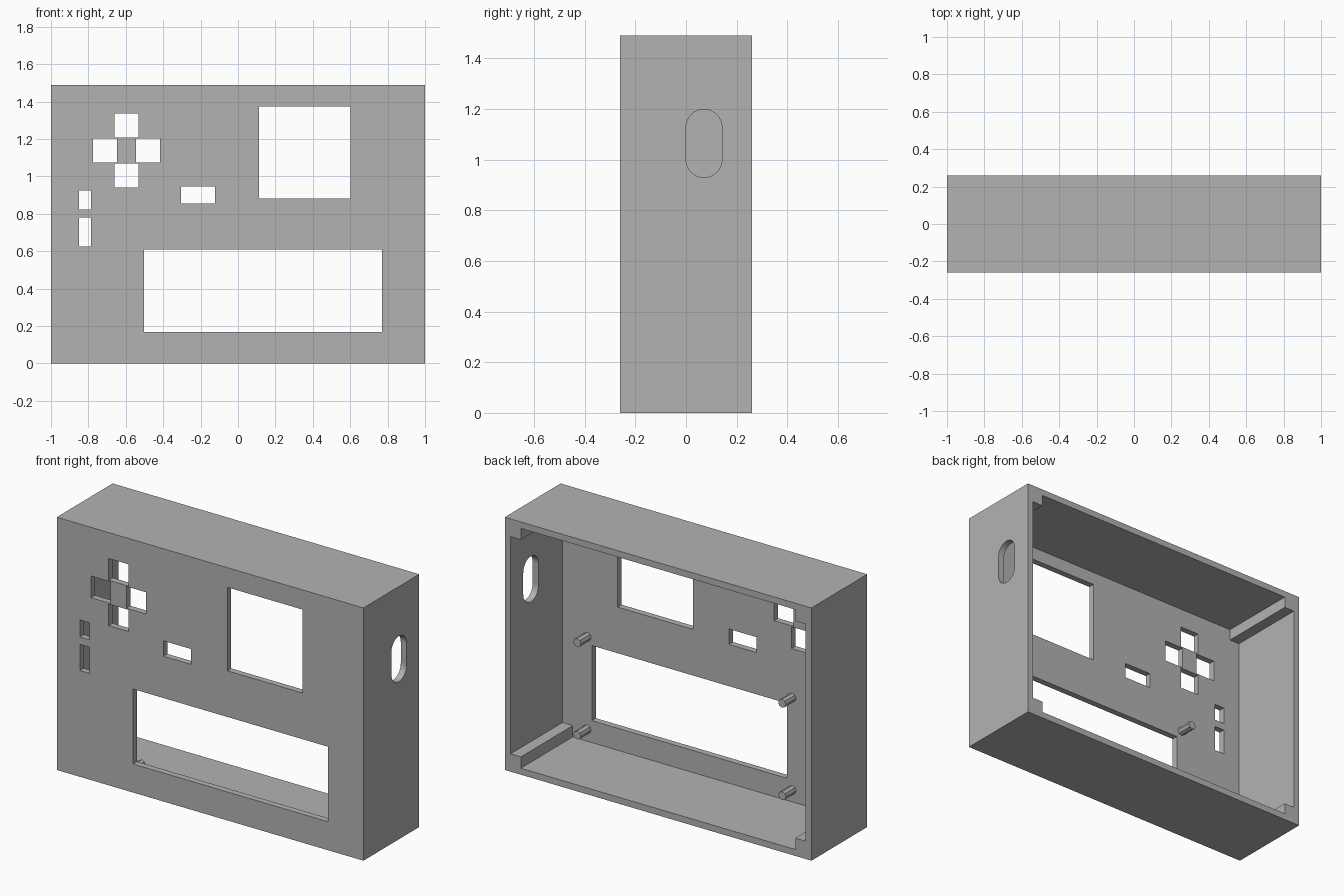
import bpy, bmesh, math
from mathutils import Vector

cube = bpy.data.objects.get("Cube")
if cube:
    bpy.data.objects.remove(cube, do_unlink=True)

W, D, H = 1.0, 0.26, 1.49     # half width, half depth, height
WALL, POST = 0.038, 0.105     # wall thickness, wall plus corner post
FRONT = -D + 0.037            # inner face of the front panel

grey = bpy.data.materials.new("plain grey")
grey.use_nodes = True
colour = (0.45, 0.45, 0.45, 1)
grey.diffuse_color = colour
grey.node_tree.nodes["Principled BSDF"].inputs["Base Color"].default_value = colour


def prisms(name, outlines, a, b, axis="y"):
    """Extrude 2D outlines from a to b along an axis into one object."""
    def place(u, v, w):
        return Vector((u, w, v)) if axis == "y" else Vector((w, u, v))
    bm = bmesh.new()
    for outline in outlines:
        face = bm.faces.new([bm.verts.new(place(u, v, a)) for u, v in outline])
        ext = bmesh.ops.extrude_face_region(bm, geom=[face], use_keep_orig=True)
        verts = [g for g in ext["geom"] if isinstance(g, bmesh.types.BMVert)]
        bmesh.ops.translate(bm, verts=verts, vec=place(0, 0, b - a))
    bmesh.ops.recalc_face_normals(bm, faces=bm.faces)
    mesh = bpy.data.meshes.new(name)
    bm.to_mesh(mesh)
    bm.free()
    mesh.materials.append(grey)
    ob = bpy.data.objects.new(name, mesh)
    bpy.context.collection.objects.link(ob)
    return ob


def rect(x0, x1, z0, z1):
    return [(x0, z0), (x1, z0), (x1, z1), (x0, z1)]


def square(x, z, half):
    return rect(x - half, x + half, z - half, z + half)


def cut(target, cutter):
    mod = target.modifiers.new("cut", "BOOLEAN")
    mod.operation = "DIFFERENCE"
    mod.solver = "EXACT"
    mod.object = cutter
    bpy.context.view_layer.objects.active = target
    bpy.ops.object.modifier_apply(modifier=mod.name)
    bpy.data.objects.remove(cutter, do_unlink=True)


# Case body
case = prisms("case_body", [rect(-W, W, 0, H)], -D, D)

# Cavity open at the back, leaving a square post in each corner
mid = H / 2
cavity = []
for sx, sz in ((1, 1), (-1, 1), (-1, -1), (1, -1)):
    corner = [(W - WALL, mid - POST), (W - POST, mid - POST), (W - POST, mid - WALL)]
    if sx * sz < 0:
        corner.reverse()
    cavity += [(sx * x, mid + sz * z) for x, z in corner]
cut(case, prisms("cavity_cutter", [cavity], FRONT, D + 0.1))

# Front openings: screen windows, button slots and direction pad
openings = [
    rect(0.112, 0.602, 0.882, 1.374),
    rect(-0.503, 0.77, 0.168, 0.61),
    rect(-0.305, -0.123, 0.856, 0.947),
    rect(-0.85, -0.786, 0.824, 0.925),
    rect(-0.85, -0.786, 0.626, 0.781),
]
for dx, dz in ((-0.115, 0), (0.115, 0), (0, -0.134), (0, 0.134)):
    openings.append(square(-0.597 + dx, 1.139 + dz, 0.064))
cut(case, prisms("opening_cutter", openings, -D - 0.1, FRONT + 0.1))

# Rounded slot through the left wall
r, steps = 0.071, 16
slot = []
for start, z in ((0, 1.127), (math.pi, 1.0)):
    for i in range(steps + 1):
        t = start + math.pi * i / steps
        slot.append((r + r * math.cos(t), z + r * math.sin(t)))
cut(case, prisms("slot_cutter", [slot], W - 0.1, W + 0.1, "x"))

# Mounting pegs around the lower window
for side, x in (("left", 0.80), ("right", -0.537)):
    for level, z in (("lower", 0.11), ("upper", 0.655)):
        ring = [(x + 0.025 * math.cos(math.tau * i / 8), z + 0.025 * math.sin(math.tau * i / 8))
                for i in range(8)]
        prisms(f"{level}_{side}_peg", [ring], FRONT - 0.01, FRONT + 0.095)
